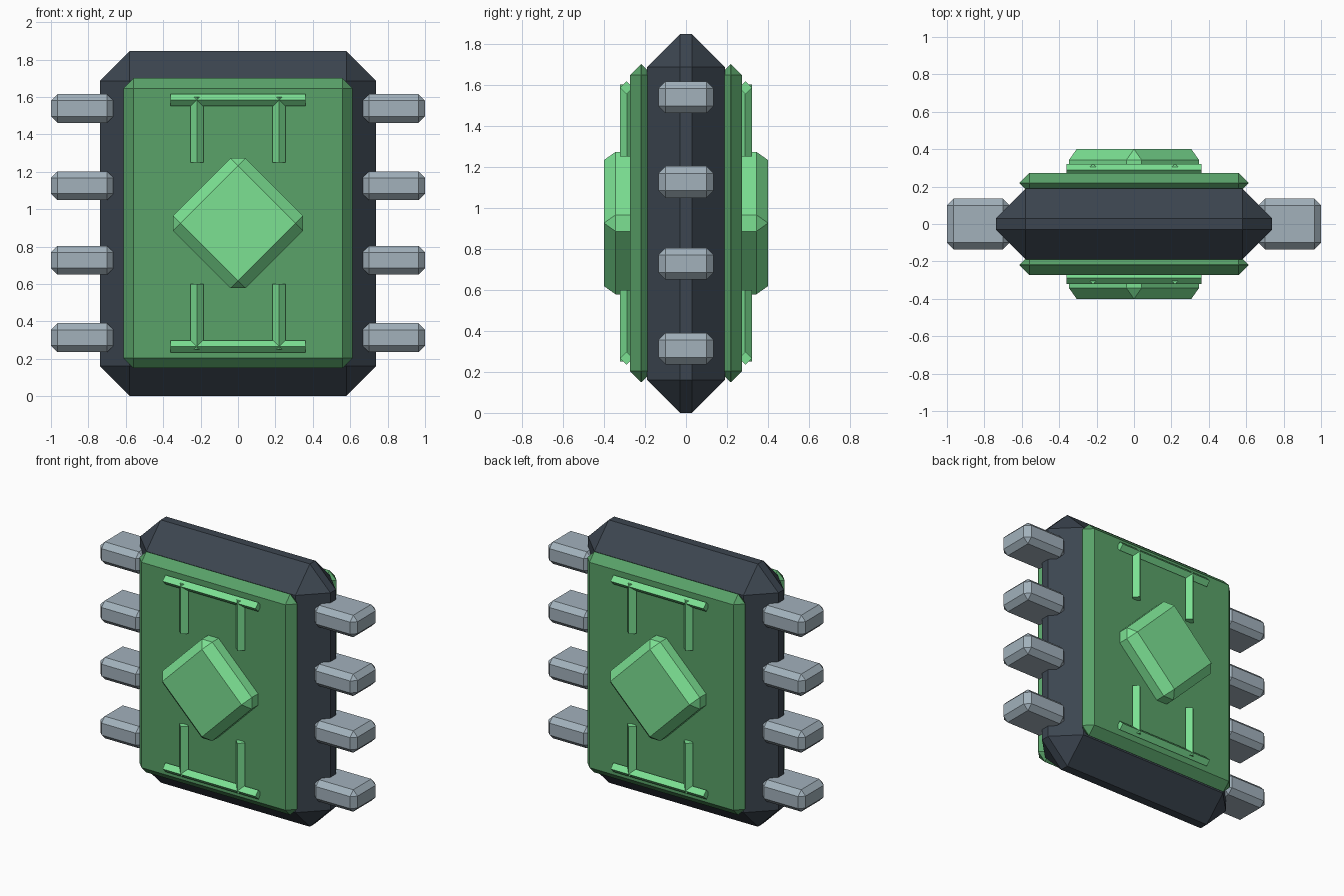
import bpy
from math import pi

if "Cube" in bpy.data.objects:
    bpy.data.objects.remove(bpy.data.objects["Cube"])


def material(name, rgb):
    m = bpy.data.materials.new(name)
    m.diffuse_color = (*rgb, 1)
    m.use_nodes = True
    m.node_tree.nodes["Principled BSDF"].inputs["Base Color"].default_value = m.diffuse_color
    return m


dark = material("dark_casing", (0.045, 0.06, 0.08))
green = material("green_panel", (0.10, 0.36, 0.14))
bright = material("bright_green", (0.20, 0.75, 0.29))
metal = material("pin_metal", (0.36, 0.44, 0.50))


def box(name, center, size, bevel, mat, tilt=0):
    """Box with a single flat chamfer on every edge."""
    bpy.ops.mesh.primitive_cube_add(size=1, location=center)
    ob = bpy.context.object
    ob.name = name
    ob.scale = size
    bpy.ops.object.transform_apply(location=False, rotation=False, scale=True)
    ob.rotation_euler.y = tilt
    mod = ob.modifiers.new("chamfer", 'BEVEL')
    mod.width = bevel
    mod.segments = 1
    mod.limit_method = 'NONE'
    ob.data.materials.append(mat)
    return ob


def rod(name, center, length, radius, mat, along_x):
    """Four-sided rod with one ridge facing outwards."""
    rot = (0, pi / 2, 0) if along_x else (0, 0, 0)
    bpy.ops.mesh.primitive_cylinder_add(vertices=4, radius=radius, depth=length,
                                        location=center, rotation=rot)
    ob = bpy.context.object
    ob.name = name
    ob.data.materials.append(mat)
    return ob


MID = 0.923  # mid height of the model

# Casing
box("casing", (0, 0, MID), (1.478, 0.38, 1.845), 0.16, dark)

# Raised diamond, passing through to both faces
box("diamond_core", (0, 0, MID + 0.002), (0.548, 0.80, 0.548), 0.057, bright, pi / 4)

for side, s in (("front", -1), ("back", 1)):
    # Face panel
    box(side + "_panel", (0, s * 0.218, MID + 0.002), (1.225, 0.11, 1.55), 0.054, green)
    # Circuit traces above and below the diamond
    for end, e in (("upper", 1), ("lower", -1)):
        rod(f"{side}_{end}_cross_trace", (0, s * 0.29, MID + 0.002 + e * 0.659),
            0.722, 0.032, bright, True)
        for x in (-0.22, 0.22):
            rod(f"{side}_{end}_trace", (x, s * 0.287, MID + 0.002 + e * 0.5),
                0.35, 0.035, bright, False)

# Pins down both sides
for s in (-1, 1):
    for z in (0.313, 0.727, 1.125, 1.538):
        box("pin", (s * 0.8325, 0, z), (0.335, 0.27, 0.154), 0.035, metal)
